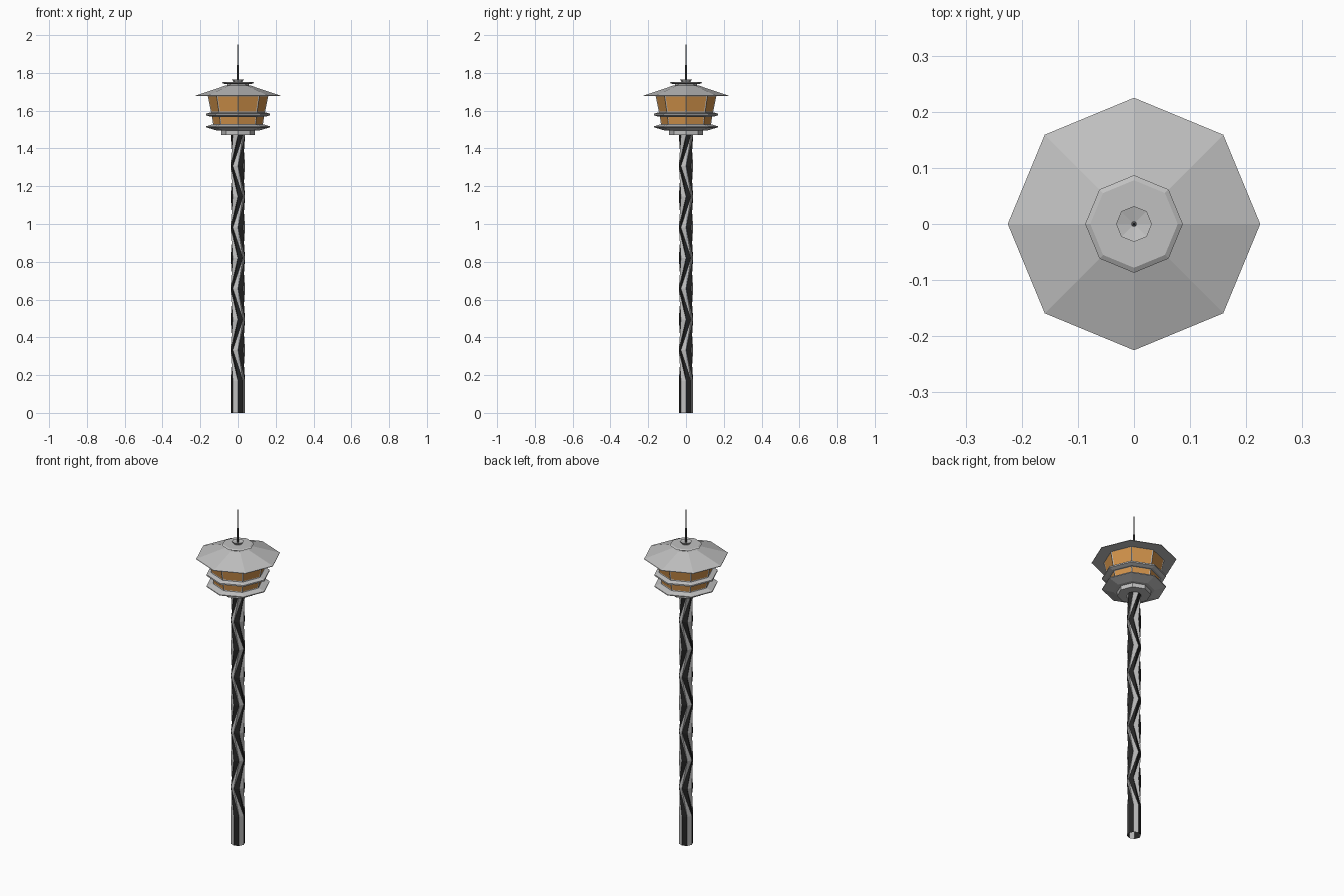
import bpy
import bmesh
from math import cos, sin, pi

cube = bpy.data.objects.get("Cube")
if cube:
    bpy.data.objects.remove(cube, do_unlink=True)

SIDES = 8
STEP = 2 * pi / SIDES


def material(name, color):
    m = bpy.data.materials.new(name)
    m.use_nodes = True
    m.diffuse_color = (*color, 1)
    bsdf = next(n for n in m.node_tree.nodes if n.type == "BSDF_PRINCIPLED")
    bsdf.inputs["Base Color"].default_value = (*color, 1)
    bsdf.inputs["Roughness"].default_value = 0.8
    return m


light = material("light_grey", (0.53, 0.53, 0.53))
dark = material("charcoal", (0.018, 0.018, 0.018))
amber = material("amber_glass", (0.64, 0.29, 0.07))
steel = material("dark_steel", (0.08, 0.08, 0.08))


def ring(bm, radius, z, turn=0.0):
    return [bm.verts.new((radius * cos(k * STEP + turn),
                          radius * sin(k * STEP + turn), z)) for k in range(SIDES)]


def finish(name, bm, *mats):
    mesh = bpy.data.meshes.new(name)
    bm.to_mesh(mesh)
    bm.free()
    for m in mats:
        mesh.materials.append(m)
    obj = bpy.data.objects.new(name, mesh)
    bpy.context.collection.objects.link(obj)
    return obj


def turned(profile):
    """Eight-sided shell around z from (radius, height) points, bottom to top."""
    bm = bmesh.new()
    rings = [ring(bm, r, z) for r, z in profile]
    for low, high in zip(rings, rings[1:]):
        for k in range(SIDES):
            n = (k + 1) % SIDES
            bm.faces.new((low[k], low[n], high[n], high[k]))
    bmesh.ops.remove_doubles(bm, verts=bm.verts, dist=0.00001)
    bm.normal_update()
    return bm


def part(name, profile, mat=light):
    return finish(name, turned(profile), mat)


def glazed_wall(name, profile, frame):
    """Wall whose faces each hold one inset window."""
    bm = turned(profile)
    panes = list(bm.faces)
    bmesh.ops.inset_individual(bm, faces=panes, thickness=frame, depth=-0.002)
    for f in panes:
        f.material_index = 1
    return finish(name, bm, light, amber)


# Foot of the tower, with alternate light and dark sides
R = 0.038
bm = turned([(R, 0), (R, 0.17)])
bm.faces.ensure_lookup_table()
for k, f in enumerate(bm.faces):
    f.material_index = 1 - k % 2
finish("tower_foot", bm, light, dark)

# Shaft: rings turned back and forth so the coloured sides zigzag
LEVELS = 8
bm = bmesh.new()
rings = [ring(bm, R, 0.17 + 1.30 * j / LEVELS, -pi / 2 * (j % 2))
         for j in range(LEVELS + 1)]
for j in range(LEVELS):
    low, high = rings[j], rings[j + 1]
    for k in range(SIDES):
        n = (k + 1) % SIDES
        if j % 2 == 0:
            tris = ((low[k], low[n], high[n]), (low[k], high[n], high[k]))
        else:
            tris = ((low[k], low[n], high[k]), (low[n], high[n], high[k]))
        for t in tris:
            bm.faces.new(t).material_index = 1 - k % 2
finish("zigzag_shaft", bm, light, dark)

# Cabin decks and walls
part("cabin_collar", [(0, 1.47), (0.09, 1.47), (0.09, 1.495), (0, 1.495)])
part("lower_deck", [(0, 1.494), (0.11, 1.494), (0.17, 1.512), (0.17, 1.517),
                    (0.14, 1.526), (0, 1.526)])
glazed_wall("lower_wall", [(0.132, 1.525), (0.139, 1.571)], 0.006)
part("upper_deck", [(0, 1.569), (0.15, 1.569), (0.17, 1.576), (0.17, 1.584),
                    (0.146, 1.591), (0, 1.591)])
glazed_wall("upper_wall", [(0.143, 1.59), (0.161, 1.68)], 0.007)

# Roof and its stepped cap
part("roof", [(0, 1.677), (0.225, 1.677), (0.225, 1.68), (0.07, 1.732), (0, 1.734)])
part("roof_neck", [(0.058, 1.73), (0.058, 1.745)])
part("cap_disc", [(0, 1.741), (0.07, 1.741), (0.087, 1.747), (0.078, 1.752), (0, 1.752)])
part("cap_funnel", [(0.022, 1.751), (0.032, 1.765), (0, 1.757)])

# Mast in three thinning steps
part("mast", [(0.005, 1.755), (0.005, 1.84), (0.002, 1.842), (0.002, 1.95),
              (0.0006, 1.951), (0.0006, 2.0), (0, 2.0)], steel)
